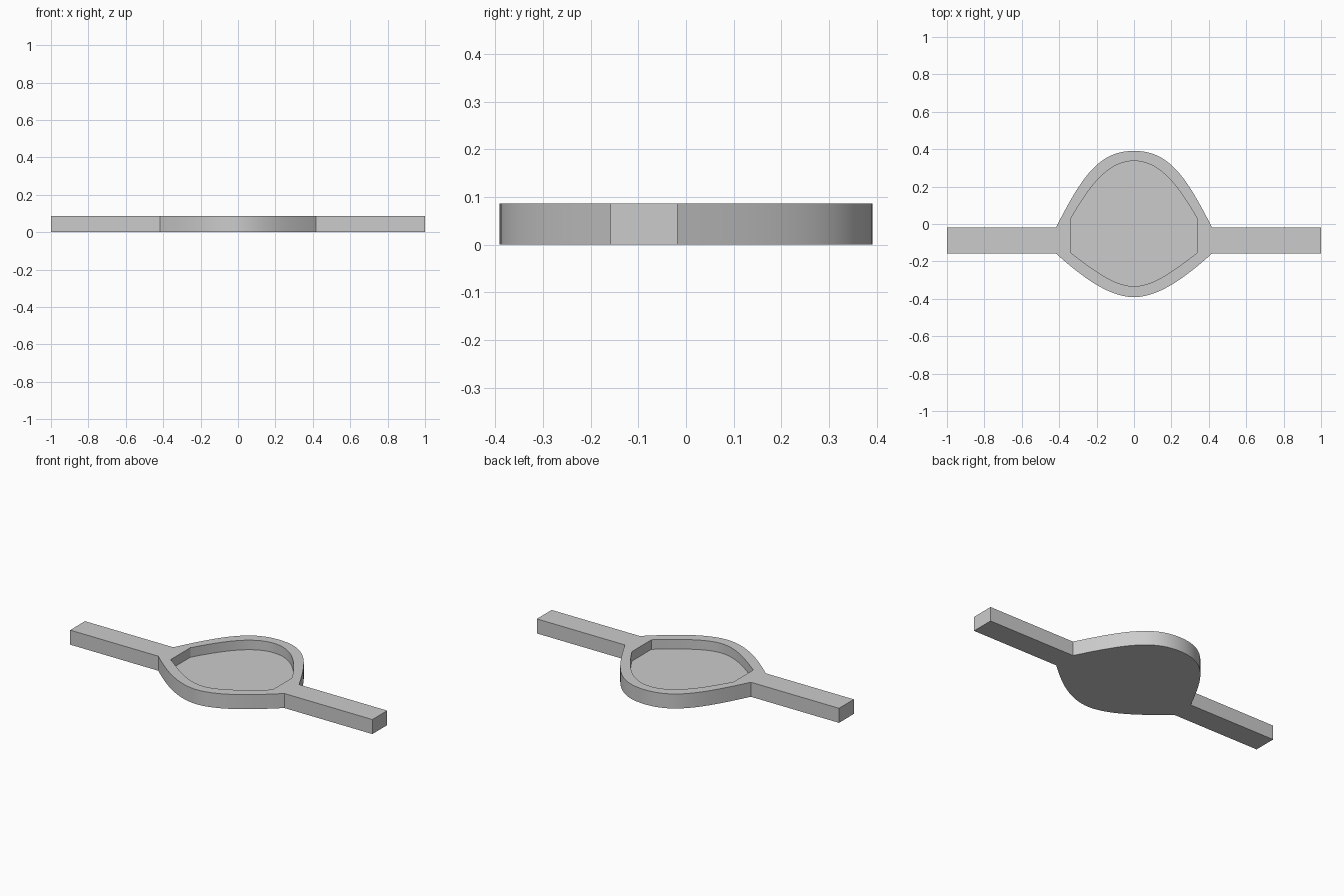
import bpy, bmesh, math
from mathutils import Vector
from mathutils.geometry import interpolate_bezier

cube = bpy.data.objects.get("Cube")
if cube:
    bpy.data.objects.remove(cube, do_unlink=True)

HEIGHT, FLOOR, ARM_END, STEPS = 0.087, 0.03, 1.0, 20

grey = bpy.data.materials.new("plain_grey")
grey.use_nodes = True
colour = (0.6, 0.6, 0.6, 1)
grey.diffuse_color = colour
grey.node_tree.nodes["Principled BSDF"].inputs["Base Color"].default_value = colour


def outline(upper, lower):
    """Closed symmetric outline from an upper and a lower side curve."""
    def curve(points):
        return interpolate_bezier(*[Vector((x, y, 0)) for x, y in points], STEPS)
    right = curve(upper)[::-1] + curve(lower)
    left = [Vector((-p.x, p.y, 0)) for p in right[1:-1]]
    return right + left[::-1]


outer = outline([(0.417, -0.018), (0.28, 0.25), (0.19, 0.391), (0, 0.391)],
                [(0.417, -0.158), (0.27, -0.29), (0.13, -0.391), (0, -0.391)])
inner = outline([(0.337, 0.03), (0.24, 0.2), (0.14, 0.337), (0, 0.337)],
                [(0.337, -0.155), (0.23, -0.235), (0.11, -0.333), (0, -0.333)])

bm = bmesh.new()


def ring(points, z):
    return [bm.verts.new((p.x, p.y, z)) for p in points]


def bridge(a, b):
    n = len(a)
    return [bm.faces.new((a[i], a[(i + 1) % n], b[(i + 1) % n], b[i])) for i in range(n)]


# Tray: underside, outer wall, rim, pocket wall and pocket floor
base, top = ring(outer, 0), ring(outer, HEIGHT)
lip, pocket = ring(inner, HEIGHT), ring(inner, FLOOR)
bm.faces.new(base)
walls = bridge(base, top)
bridge(top, lip)
bridge(lip, pocket)
bm.faces.new(pocket)

# Arms: pull the two flat side walls outward
flats = [f for f in walls if all(abs(v.co.x) > 0.416 for v in f.verts)]
for face in flats:
    side = math.copysign(1, face.calc_center_median().x)
    made = bmesh.ops.extrude_discrete_faces(bm, faces=[face])["faces"][0]
    for v in made.verts:
        v.co.x = side * ARM_END
bmesh.ops.remove_doubles(bm, verts=bm.verts, dist=0.0001)
bmesh.ops.recalc_face_normals(bm, faces=bm.faces)

mesh = bpy.data.meshes.new("tray_with_arms")
bm.to_mesh(mesh)
bm.free()
mesh.materials.append(grey)
tray = bpy.data.objects.new("tray_with_arms", mesh)
bpy.context.collection.objects.link(tray)

# Smooth curved walls, crisp corners
bpy.ops.object.select_all(action='DESELECT')
tray.select_set(True)
bpy.context.view_layer.objects.active = tray
bpy.ops.object.shade_smooth_by_angle(angle=math.radians(20))
